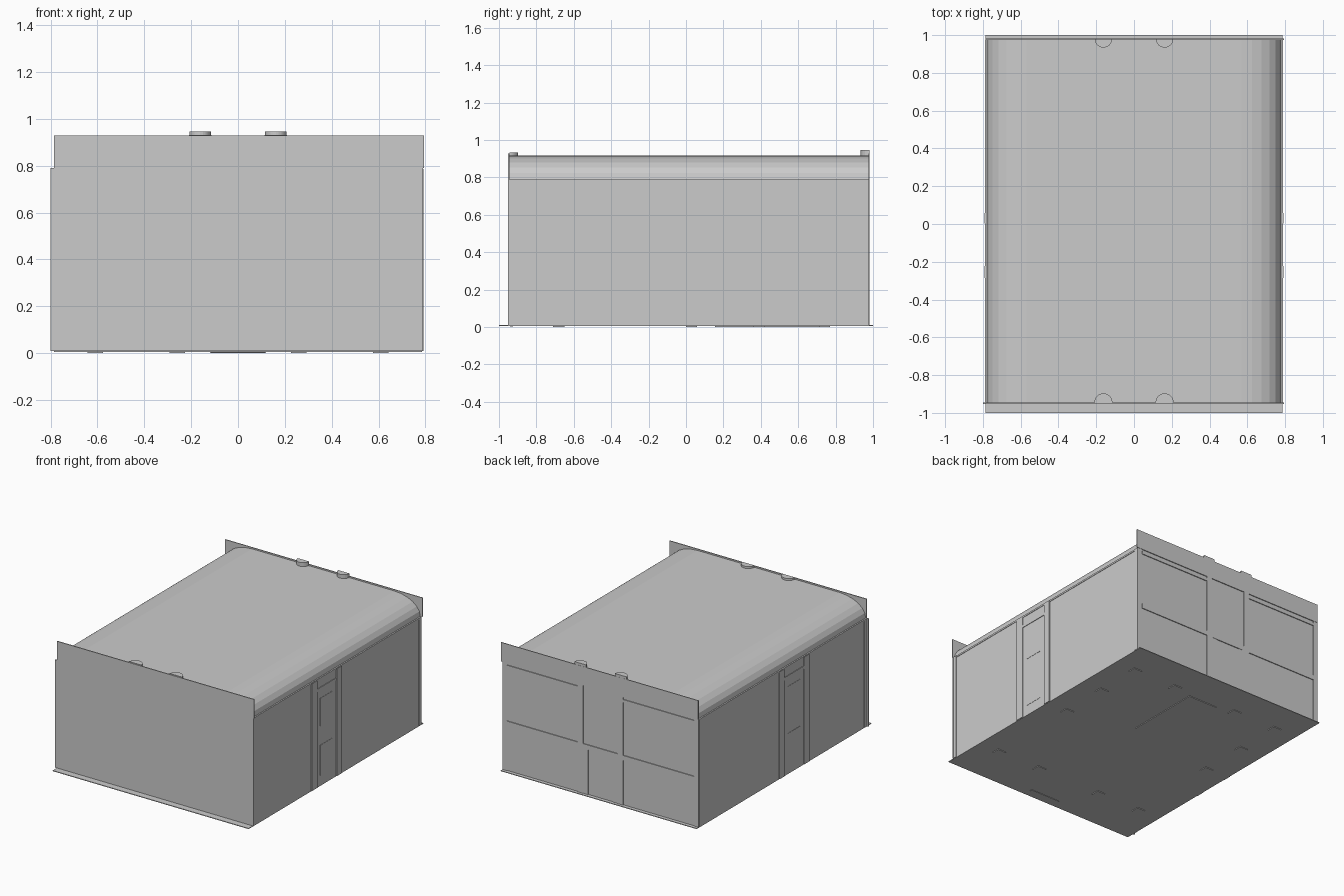
import bpy, bmesh, math

cube = bpy.data.objects.get("Cube")
if cube:
    bpy.data.objects.remove(cube, do_unlink=True)

grey = bpy.data.materials.new("light_grey")
grey.use_nodes = True
colour = (0.6, 0.6, 0.6, 1)
grey.diffuse_color = colour
grey.node_tree.nodes["Principled BSDF"].inputs["Base Color"].default_value = colour


def finish(name, bm):
    bmesh.ops.recalc_face_normals(bm, faces=bm.faces)
    mesh = bpy.data.meshes.new(name)
    bm.to_mesh(mesh)
    bm.free()
    mesh.materials.append(grey)
    obj = bpy.data.objects.new(name, mesh)
    bpy.context.scene.collection.objects.link(obj)
    return obj


def box(name, x, y, z):
    """Box from (low, high) ranges on each axis."""
    bm = bmesh.new()
    bmesh.ops.create_cube(bm, size=1)
    for v in bm.verts:
        for i, (lo, hi) in enumerate((x, y, z)):
            v.co[i] = lo if v.co[i] < 0 else hi
    return finish(name, bm)


def extrude_y(name, profile, y0, y1):
    """Solid from an x-z profile swept along y."""
    bm = bmesh.new()
    face = bm.faces.new([bm.verts.new((x, y0, z)) for x, z in profile])
    new = bmesh.ops.extrude_face_region(bm, geom=[face])["geom"]
    for v in new:
        if isinstance(v, bmesh.types.BMVert):
            v.co.y = y1
    return finish(name, bm)


FLOOR, EAVE, RIDGE, TOP = 0.008, 0.79, 0.918, 0.928
FRONT, BACK, SIDE = -0.945, 0.975, 0.785

# Main shell and floor with projecting end lips
box("walls", (-SIDE, SIDE), (FRONT, BACK), (FLOOR, EAVE))
box("floor_plate", (-SIDE, SIDE), (-1, 1), (FLOOR - 0.003, FLOOR + 0.002))

# Roof with rounded shoulders
shoulder = [(0.57 + 0.208 * math.cos(a), EAVE + (RIDGE - EAVE) * math.sin(a))
            for a in (math.radians(15 * i) for i in range(7))]
profile = shoulder + [(-x, z) for x, z in reversed(shoulder)]
extrude_y("roof", profile, FRONT, BACK)

# End walls and square-cornered fascias
box("front_wall", (-0.8, 0.79), (-0.952, FRONT), (FLOOR, EAVE))
box("front_fascia", (-SIDE, 0.795), (-0.952, FRONT), (EAVE, TOP))
box("back_fascia", (-SIDE, 0.795), (BACK, 0.981), (EAVE, TOP))

# Round caps at the tops of the end posts
for end, y, r, z in (("front", FRONT, 0.048, 0.932), ("back", 0.98, 0.046, 0.946)):
    inward = 1 if end == "front" else -1
    for s in (-1, 1):
        arc = [(s * 0.162 + r * math.cos(math.pi * i / 12),
                y + inward * r * math.sin(math.pi * i / 12)) for i in range(13)]
        bm = bmesh.new()
        low = [bm.verts.new((px, py, 0.91)) for px, py in arc]
        high = [bm.verts.new((px, py, z)) for px, py in arc]
        bm.faces.new(low)
        bm.faces.new(high)
        for i in range(13):
            j = (i + 1) % 13
            bm.faces.new((low[i], low[j], high[j], high[i]))
        finish(f"{end}_post_cap", bm)

# Side doors: posts, lintel, window and lower panel, mirrored on both sides
for side, s in (("left", 1), ("right", -1)):
    def plate(name, y, z, depth):
        xs = sorted((s * (SIDE - 0.002), s * (SIDE + depth)))
        box(f"{side}_{name}", xs, y, z)
    plate("door_post_back", (0.003, 0.058), (FLOOR, 0.785), 0.006)
    plate("door_post_front", (-0.285, -0.222), (FLOOR, 0.785), 0.006)
    plate("door_lintel", (-0.222, 0.003), (0.70, 0.72), 0.004)
    plate("door_window", (-0.18, -0.04), (0.44, 0.64), 0.002)
    plate("door_panel", (-0.18, -0.04), (0.08, 0.3), 0.002)
    plate("eave_strip", (FRONT, BACK), (0.778, EAVE), 0.003)
    plate("back_corner_post", (0.945, BACK), (FLOOR, EAVE), 0.004)
    plate("front_corner_post", (FRONT, -0.915), (FLOOR, EAVE), 0.004)


def back_plate(name, x, z, depth=0.006):
    box(name, x, (BACK - 0.002, BACK + depth), z)


# Back wall: posts, rails and the central door
for s in (-1, 1):
    def across(a, b):
        return sorted((s * a, s * b))
    back_plate("back_post", across(0.14, 0.182), (FLOOR, TOP))
    back_plate("back_corner", across(0.75, SIDE), (FLOOR, EAVE), 0.004)
    back_plate("back_mid_rail", across(0.182, 0.75), (0.335, 0.37))
    back_plate("back_top_rail", across(0.182, 0.75), (0.755, 0.775))
    back_plate("back_door_post", across(0.1, 0.14), (FLOOR, 0.34), 0.004)
back_plate("back_door_lintel", (-0.14, 0.14), (0.335, 0.37))

# Underside pads and hatch
for s in (-1, 1):
    for x, rows in ((0.61, (0.74, 0.39, 0.03, -0.68)), (0.26, (0.74, -0.68))):
        for y in rows:
            box("floor_pad", (s * x - 0.033, s * x + 0.033),
                (y - 0.03, y + 0.03), (0, FLOOR))
box("floor_hatch", (-0.118, 0.118), (0.155, 0.72), (0, FLOOR))
box("floor_slot", (-0.12, 0.12), (-0.94, -0.925), (0.002, FLOOR))

# Thin roof aerial
box("roof_aerial", (-0.001, 0.001), (-0.001, 0.001), (RIDGE - 0.01, 1.105))
